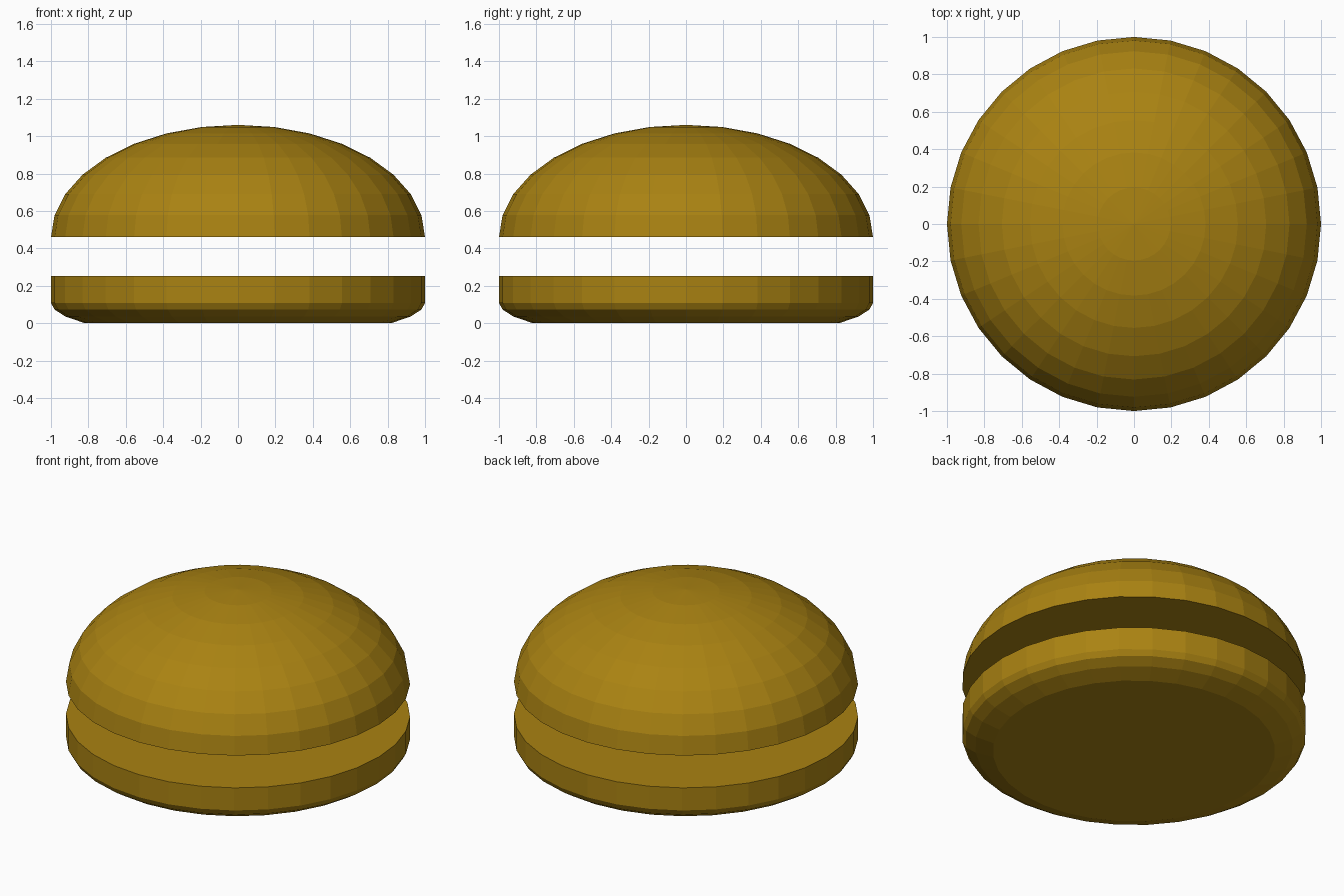
import bpy, bmesh, math

if "Cube" in bpy.data.objects:
    bpy.data.objects.remove(bpy.data.objects["Cube"])

SIDES = 32

bun = bpy.data.materials.new("golden bun")
bun.diffuse_color = (0.40, 0.225, 0.006, 1)
bun.use_nodes = True
bun.node_tree.nodes["Principled BSDF"].inputs["Base Color"].default_value = bun.diffuse_color


def lathe(name, profile):
    """Turn a (radius, height) profile, bottom to top, into a closed flat-faced solid."""
    bm = bmesh.new()
    rings = []
    for r, z in profile:
        if r == 0:
            rings.append([bm.verts.new((0, 0, z))])
        else:
            rings.append([bm.verts.new((r * math.cos(a), r * math.sin(a), z))
                          for a in (2 * math.pi * i / SIDES for i in range(SIDES))])
    for lo, hi in zip(rings, rings[1:]):
        for i in range(SIDES):
            j = (i + 1) % SIDES
            if len(hi) == 1:
                bm.faces.new((lo[i], lo[j], hi[0]))
            else:
                bm.faces.new((lo[i], lo[j], hi[j], hi[i]))
    # flat end caps
    bm.faces.new(rings[0][::-1])
    if len(rings[-1]) > 1:
        bm.faces.new(rings[-1])
    bmesh.ops.recalc_face_normals(bm, faces=bm.faces)
    me = bpy.data.meshes.new(name)
    bm.to_mesh(me)
    bm.free()
    me.materials.append(bun)
    ob = bpy.data.objects.new(name, me)
    bpy.context.collection.objects.link(ob)
    return ob


# Bottom bun: straight wall with a rounded lower edge
lathe("bottom_bun", [(0.82, 0), (0.924, 0.036), (0.981, 0.073), (1, 0.108), (1, 0.253)])

# Top bun: squashed hemisphere
dome = [(math.cos(k * math.pi / 16), 0.46 + 0.6 * math.sin(k * math.pi / 16)) for k in range(8)]
lathe("top_bun", dome + [(0, 1.06)])
